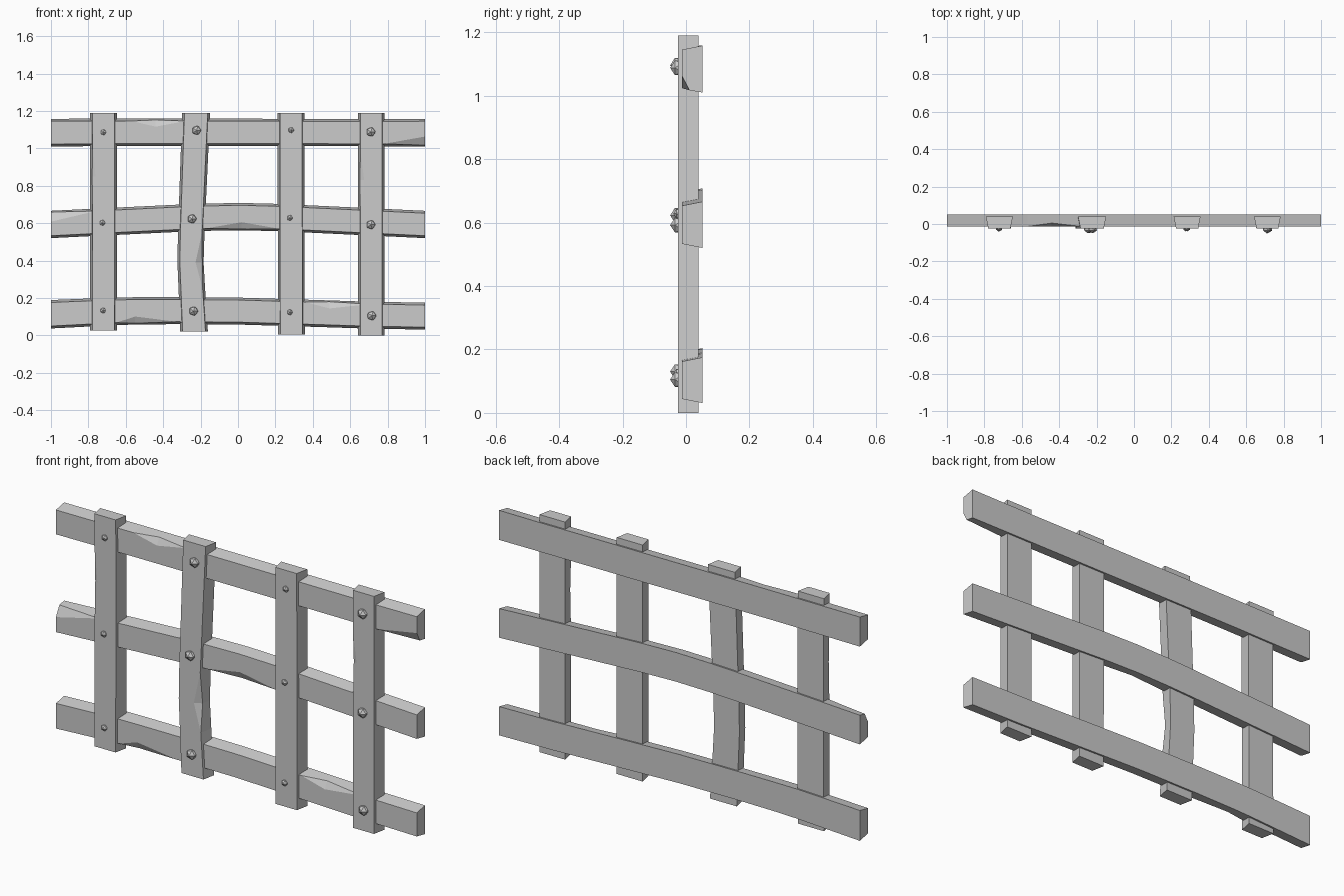
import bpy, bmesh
from mathutils import Matrix

old = bpy.data.objects.get("Cube")
if old:
    bpy.data.objects.remove(old, do_unlink=True)

grey = bpy.data.materials.new("plain grey")
grey.use_nodes = True
grey.diffuse_color = (0.6, 0.6, 0.6, 1)
grey.node_tree.nodes["Principled BSDF"].inputs["Base Color"].default_value = (0.6, 0.6, 0.6, 1)


def finish(name, bm):
    bmesh.ops.recalc_face_normals(bm, faces=bm.faces[:])
    mesh = bpy.data.meshes.new(name)
    bm.to_mesh(mesh)
    bm.free()
    mesh.materials.append(grey)
    obj = bpy.data.objects.new(name, mesh)
    bpy.context.collection.objects.link(obj)


def beam(name, sections, front, back, upright):
    """Tapered plank. Section: along, centre, half width, high chip, low chip.
    A chip shaves the front edge; the chipped corner becomes two points."""
    bm = bmesh.new()
    rings = []
    for along, mid, half, high, low in sections:
        near = half - 0.013
        ring = [(-half, back), (half, back),
                (near + 0.2 * min(high, 0.03), front + 0.6 * high), (near - high, front),
                (low - near, front), (-near - 0.2 * min(low, 0.03), front + 0.6 * low)]
        rings.append([bm.verts.new((mid + w, y, along) if upright else (along, y, mid + w))
                      for w, y in ring])
    count = len(rings[0])
    for a, b in zip(rings, rings[1:]):
        for i in range(count):
            j = (i + 1) % count
            bm.faces.new((a[i], a[j], b[j], b[i]))
    bm.faces.new(rings[0])
    bm.faces.new(rings[-1])
    bmesh.ops.remove_doubles(bm, verts=bm.verts[:], dist=0.0005)
    finish(name, bm)


# Horizontal rails, bent and chipped along the front edges
rails = {
    "top_rail": [(-1, 1.084, .074, 0, 0), (-.57, 1.086, .073, 0, 0), (-.44, 1.086, .073, .03, 0),
                 (-.28, 1.086, .073, 0, 0), (.78, 1.084, .073, 0, 0), (1, 1.084, .074, 0, .04)],
    "middle_rail": [(-1, .593, .073, .045, 0), (-.76, .605, .073, 0, 0), (-.3, .627, .073, 0, 0),
                    (-.17, .632, .073, 0, 0), (.02, .635, .073, 0, .03), (.22, .63, .073, 0, 0),
                    (1, .593, .073, 0, 0)],
    "bottom_rail": [(-1, .113, .076, 0, 0), (-.65, .129, .074, 0, 0), (-.55, .131, .073, 0, .03),
                    (-.33, .132, .072, 0, 0), (0, .13, .072, 0, 0), (.36, .119, .072, 0, 0),
                    (.49, .115, .072, .03, 0), (.7, .108, .072, 0, 0), (1, .103, .072, 0, 0)],
}
for name, sections in rails.items():
    beam(name, sections, -0.013, 0.052, False)

# Upright posts, standing proud of the rails at the front
posts = {
    "right_outer_post": [(.025, -.72, .072, 0, 0), (.66, -.718, .072, 0, 0),
                         (.85, -.718, .072, 0, .015), (1.02, -.718, .072, 0, 0),
                         (1.19, -.72, .072, 0, 0)],
    "right_inner_post": [(.02, -.235, .074, 0, 0), (.25, -.247, .071, 0, 0),
                         (.39, -.254, .07, .03, 0), (.55, -.25, .071, 0, 0),
                         (.72, -.243, .072, 0, 0), (1.19, -.224, .075, 0, 0)],
    "left_inner_post": [(.005, .285, .072, 0, 0), (1.19, .284, .072, 0, 0)],
    "left_outer_post": [(0, .713, .071, 0, 0), (.12, .713, .071, 0, 0), (.62, .713, .071, 0, 0),
                        (.83, .713, .071, 0, .02), (.98, .713, .071, 0, 0),
                        (1.19, .713, .071, 0, 0)],
}
for name, sections in posts.items():
    beam(name, sections, -0.025, 0.04, True)

# Faceted nail heads, one at each crossing
nails = {
    "right_outer_nail": (.017, [(-.722, .133), (-.725, .602), (-.72, 1.086)]),
    "right_inner_nail": (.027, [(-.238, .13), (-.246, .623), (-.222, 1.096)]),
    "left_inner_nail": (.017, [(.277, .124), (.277, .628), (.284, 1.097)]),
    "left_outer_nail": (.027, [(.715, .105), (.71, .592), (.71, 1.088)]),
}
for name, (radius, spots) in nails.items():
    for x, z in spots:
        bm = bmesh.new()
        turn = Matrix.Translation((x, -0.023, z)) @ Matrix.Rotation(1.5708, 4, "X")
        bmesh.ops.create_icosphere(bm, subdivisions=1, radius=radius, matrix=turn)
        finish(name, bm)
